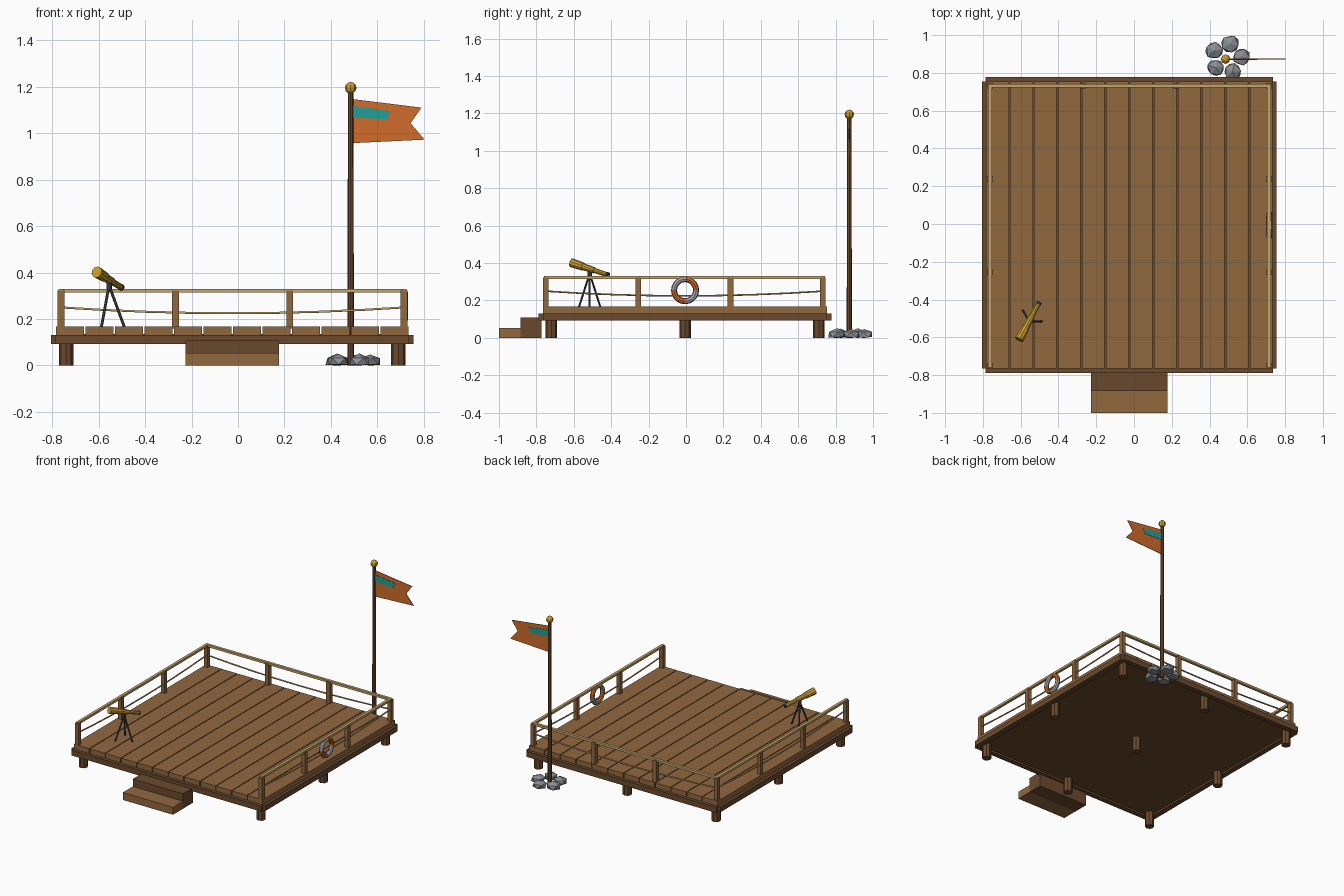
import bpy, bmesh, math, random
from mathutils import Vector, Matrix

if "Cube" in bpy.data.objects:
    bpy.data.objects.remove(bpy.data.objects["Cube"])

random.seed(4)

def mat(name, hexcol):
    m = bpy.data.materials.new(name)
    c = [int(hexcol[i:i + 2], 16) / 255 for i in (0, 2, 4)]
    m.diffuse_color = [((v + 0.055) / 1.055) ** 2.4 if v > 0.04 else v / 12.92 for v in c] + [1]
    m.use_nodes = True
    m.node_tree.nodes["Principled BSDF"].inputs["Base Color"].default_value = m.diffuse_color
    return m

WOOD = mat("plank brown", "91683F")
DARK = mat("dark timber", "6B4A2D")
ROPE = mat("rope tan", "C4A66C")
GOLD = mat("brass", "CC9E30")
IRON = mat("dark iron", "43474E")
ROCK = mat("stone grey", "8B9096")
ORANGE = mat("flag orange", "D06C2B")
TEAL = mat("teal", "20A09A")
WHITE = mat("ring grey", "A9ABAD")

def finish(bm, name, *mats):
    bmesh.ops.recalc_face_normals(bm, faces=bm.faces)
    me = bpy.data.meshes.new(name)
    bm.to_mesh(me)
    bm.free()
    for m in mats:
        me.materials.append(m)
    ob = bpy.data.objects.new(name, me)
    bpy.context.collection.objects.link(ob)
    return ob

def box(name, x0, x1, y0, y1, z0, z1, m):
    bm = bmesh.new()
    mx = Matrix.Translation(((x0 + x1) / 2, (y0 + y1) / 2, (z0 + z1) / 2)) @ \
        Matrix.Diagonal((x1 - x0, y1 - y0, z1 - z0, 1))
    bmesh.ops.create_cube(bm, size=1, matrix=mx)
    return finish(bm, name, m)

def rod(name, a, b, r0, r1, m, n=8):
    a, b = Vector(a), Vector(b)
    d = b - a
    bm = bmesh.new()
    mx = Matrix.Translation((a + b) / 2) @ d.to_track_quat('Z', 'Y').to_matrix().to_4x4()
    bmesh.ops.create_cone(bm, cap_ends=True, segments=n, radius1=r0, radius2=r1,
                          depth=d.length, matrix=mx)
    return finish(bm, name, m)

def plate(name, pts, y, t, m):
    # flat xz outline given thickness t around y
    bm = bmesh.new()
    f = bm.faces.new([bm.verts.new((x, y - t / 2, z)) for x, z in pts])
    g = bmesh.ops.extrude_face_region(bm, geom=[f])
    bmesh.ops.translate(bm, vec=(0, t, 0), verts=[v for v in g["geom"] if isinstance(v, bmesh.types.BMVert)])
    return finish(bm, name, m)

# Deck: planks, base, rim beams
CX, CY = -0.025, -0.005
X0, X1, Y0, Y1 = -0.787, 0.737, -0.765, 0.755
W = (X1 - X0) / 12
for i in range(12):
    box(f"deck_plank_{i}", X0 + i * W + 0.003, X0 + (i + 1) * W - 0.003, Y0, Y1, 0.13, 0.167, WOOD)
box("deck_base", X0 + 0.01, X1 - 0.01, Y0 + 0.01, Y1 - 0.01, 0.105, 0.135, DARK)
for s in (-1, 1):
    xs, ys = CX + s * 0.76, CY + s * 0.765
    box("side_beam", xs - 0.02, xs + 0.02, Y0, Y1, 0.092, 0.131, DARK)
    box("end_beam", X0, X1, ys - 0.018, ys + 0.018, 0.092, 0.131, DARK)

# Stilts
for x in (-0.74, CX, 0.69):
    for y in (-0.72, CY, 0.71):
        rod("stilt", (x, y, 0), (x, y, 0.11), 0.031, 0.031, DARK)

# Steps
box("lower_step", -0.227, 0.177, -1.0, -0.885, 0, 0.054, WOOD)
box("upper_step", -0.227, 0.177, -0.885, -0.772, 0, 0.108, DARK)

# Railing on left, back and right
XL, XR, YF, YB = -0.762, 0.715, -0.75, 0.732
corners = [Vector((XL, YF, 0)), Vector((XL, YB, 0)), Vector((XR, YB, 0)), Vector((XR, YF, 0))]

def post(p):
    box("rail_post", p.x - 0.015, p.x + 0.015, p.y - 0.015, p.y + 0.015, 0.16, 0.322, WOOD)

for p in corners:
    post(p)
for a, b in zip(corners, corners[1:]):
    for t in (1 / 3, 2 / 3):
        post(a.lerp(b, t))
    lo = [min(a[i], b[i]) - 0.01 for i in (0, 1)]
    hi = [max(a[i], b[i]) + 0.01 for i in (0, 1)]
    box("top_rail", lo[0], hi[0], lo[1], hi[1], 0.314, 0.33, ROPE)
    # sagging rope
    cu = bpy.data.curves.new("rope", 'CURVE')
    cu.dimensions = '3D'
    cu.bevel_depth = 0.005
    cu.bevel_resolution = 1
    cu.use_fill_caps = True
    sp = cu.splines.new('POLY')
    sp.points.add(8)
    for i, q in enumerate(sp.points):
        p = a.lerp(b, i / 8)
        q.co = (p.x, p.y, 0.25 - 0.025 * (1 - (i / 4 - 1) ** 2), 1)
    cu.materials.append(ROPE)
    bpy.context.collection.objects.link(bpy.data.objects.new("sagging_rope", cu))

# Life ring, alternating quarters
bm = bmesh.new()
N, M = 20, 8
ring = [[bm.verts.new((0.716 + 0.016 * math.sin(v * math.tau / M),
                       CY + (0.059 + 0.016 * math.cos(v * math.tau / M)) * math.cos(u * math.tau / N),
                       0.255 + (0.059 + 0.016 * math.cos(v * math.tau / M)) * math.sin(u * math.tau / N)))
         for v in range(M)] for u in range(N)]
for u in range(N):
    for v in range(M):
        f = bm.faces.new((ring[u][v], ring[(u + 1) % N][v],
                          ring[(u + 1) % N][(v + 1) % M], ring[u][(v + 1) % M]))
        f.material_index = (u * 4 // N) % 2
finish(bm, "life_ring", ORANGE, WHITE)

# Spyglass on a tripod
hub = Vector((-0.555, -0.515, 0.345))
for k in range(3):
    a = k * math.tau / 3
    rod("tripod_leg", (hub.x + 0.066 * math.cos(a), hub.y + 0.066 * math.sin(a), 0.165),
        hub, 0.006, 0.006, IRON, 6)
rod("tripod_head", hub - Vector((0, 0, 0.015)), hub + Vector((0, 0, 0.02)), 0.012, 0.012, IRON)
big, small = Vector((-0.608, -0.612, 0.402)), Vector((-0.507, -0.425, 0.339))
rod("spyglass_front", big, big.lerp(small, 0.33), 0.025, 0.022, GOLD, 10)
rod("spyglass_tube", big.lerp(small, 0.3), big.lerp(small, 0.65), 0.019, 0.017, GOLD, 10)
rod("spyglass_rear", big.lerp(small, 0.6), small, 0.014, 0.013, GOLD, 10)
rod("eyepiece", small, small + (small - big).normalized() * 0.012, 0.015, 0.015, IRON, 10)

# Flagpole, finial and swallow-tailed flag
PX, PY = 0.485, 0.873
rod("flagpole", (PX, PY, 0), (PX, PY, 1.18), 0.014, 0.012, DARK)
bm = bmesh.new()
bmesh.ops.create_uvsphere(bm, u_segments=8, v_segments=6, radius=0.025,
                          matrix=Matrix.Translation((PX, PY, 1.195)))
finish(bm, "pole_finial", GOLD)
plate("flag", [(0.49, 1.147), (0.79, 1.11), (0.743, 1.043), (0.803, 0.972), (0.49, 0.957)], PY, 0.004, ORANGE)
plate("flag_stripe", [(0.49, 1.118), (0.655, 1.095), (0.64, 1.06), (0.49, 1.067)], PY, 0.008, TEAL)

# Rocks around the pole foot
for k in range(5):
    a = math.radians(5 + 72 * k)
    bm = bmesh.new()
    bmesh.ops.create_icosphere(bm, subdivisions=1, radius=1)
    rot = Matrix.Rotation(a + random.uniform(-.3, .3), 3, 'Z')
    for v in bm.verts:
        p = rot @ (v.co * random.uniform(0.88, 1.08))
        v.co = (0.492 + 0.077 * math.cos(a) + p.x * 0.052,
                0.878 + 0.077 * math.sin(a) + p.y * 0.05, max(0, 0.018 + p.z * 0.032))
        v.co.y = min(v.co.y, 1.0)
    finish(bm, f"rock_{k}", ROCK)
